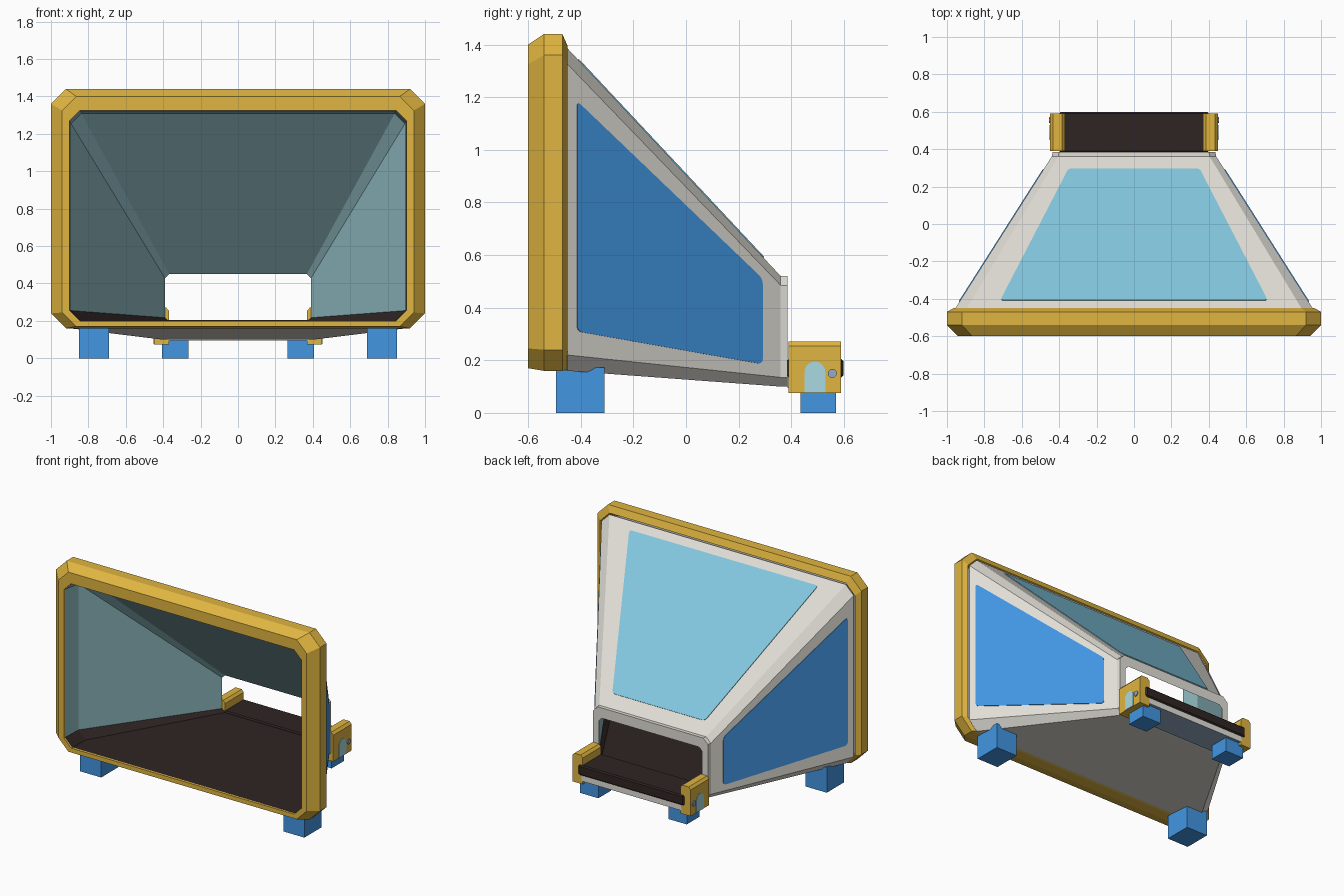
import bpy, bmesh, math
from mathutils import Vector

cube = bpy.data.objects.get("Cube")
if cube:
    bpy.data.objects.remove(cube, do_unlink=True)


def material(name, r, g, b):
    """Flat material from 0-255 display values."""
    col = [((v / 255 + 0.055) / 1.055) ** 2.4 for v in (r, g, b)] + [1]
    m = bpy.data.materials.new(name)
    m.use_nodes = True
    m.diffuse_color = col
    m.node_tree.nodes["Principled BSDF"].inputs["Base Color"].default_value = col
    return m


gold = material("gold", 224, 181, 64)
white = material("warm white", 226, 223, 215)
blue = material("blue", 66, 150, 226)
sky = material("sky blue", 131, 200, 225)
teal = material("pale teal", 148, 192, 199)
dark = material("dark rubber", 47, 36, 35)
steel = material("blue steel", 150, 170, 198)
arch_teal = material("light teal", 170, 218, 225)


def finish(name, bm, *mats):
    bmesh.ops.recalc_face_normals(bm, faces=bm.faces)
    mesh = bpy.data.meshes.new(name)
    bm.to_mesh(mesh)
    bm.free()
    for m in mats:
        mesh.materials.append(m)
    ob = bpy.data.objects.new(name, mesh)
    bpy.context.collection.objects.link(ob)
    return ob


def octagon(y, hx, z0, z1, c):
    """Rectangle with cut corners; side 0 is the bottom, 1 and 7 its corners."""
    pts = [(-hx + c, z0), (hx - c, z0), (hx, z0 + c), (hx, z1 - c),
           (hx - c, z1), (-hx + c, z1), (-hx, z1 - c), (-hx, z0 + c)]
    return [Vector((x, y, z)) for x, z in pts]


def ring_loft(name, sections, mats, rule=lambda ring, side: 0):
    """Skin octagon sections in a closed loop."""
    bm = bmesh.new()
    rings = [[bm.verts.new(p) for p in octagon(*s)] for s in sections]
    for i, a in enumerate(rings):
        b = rings[(i + 1) % len(rings)]
        for k in range(8):
            n = (k + 1) % 8
            f = bm.faces.new((a[k], a[n], b[n], b[k]))
            f.material_index = rule(i, k)
    return finish(name, bm, *mats)


def box(name, x, y, z, mat, bevel=0):
    bm = bmesh.new()
    bmesh.ops.create_cube(bm, size=1)
    for v in bm.verts:
        for i, (lo, hi) in enumerate((x, y, z)):
            v.co[i] = lo if v.co[i] < 0 else hi
    if bevel:
        bmesh.ops.bevel(bm, geom=bm.edges[:], offset=bevel, segments=1, affect='EDGES')
    return finish(name, bm, mat)


def prism(name, points, offset, mat, rounding=0):
    """Extrude a flat outline, optionally rounding its corners first."""
    bm = bmesh.new()
    face = bm.faces.new([bm.verts.new(p) for p in points])
    if rounding:
        bmesh.ops.bevel(bm, geom=bm.verts[:], offset=rounding, segments=3,
                        profile=0.5, affect='VERTICES')
        face = bm.faces[:][0]
    grown = bmesh.ops.extrude_face_region(bm, geom=[face], use_keep_orig=True)["geom"]
    for v in grown:
        if isinstance(v, bmesh.types.BMVert):
            v.co += Vector(offset)
    return finish(name, bm, mat)


# Gold front frame
ring_loft("front_frame", [
    (-0.585, 0.90, 0.20, 1.325, 0.055),
    (-0.60, 0.90, 0.20, 1.325, 0.055),
    (-0.60, 0.94, 0.17, 1.40, 0.075),
    (-0.54, 1.00, 0.16, 1.44, 0.08),
    (-0.47, 1.00, 0.16, 1.44, 0.08),
    (-0.45, 0.965, 0.165, 1.395, 0.07)], [gold])

# Hollow tapering hood: white outside, teal lining, dark floor
FRONT, REAR = (-0.45, 0.955, 0.16, 1.385, 0.06), (0.36, 0.44, 0.10, 0.52, 0.035)
ring_loft("hood", [
    FRONT, REAR,
    (0.385, 0.435, 0.10, 0.52, 0.035),
    (0.385, 0.39, 0.195, 0.45, 0.022),
    (-0.45, 0.893, 0.20, 1.31, 0.055),
    (-0.59, 0.898, 0.20, 1.323, 0.055)],
    [white, teal, dark],
    lambda ring, side: 0 if ring not in (3, 4) else 2 if side in (0, 1, 7) else 1)


def along(y, i):
    """Value of a hood dimension at depth y."""
    t = (y - FRONT[0]) / (REAR[0] - FRONT[0])
    return FRONT[i] + t * (REAR[i] - FRONT[i])


# Window panels laid on the hood
prism("top_window", [(x, y, along(y, 3)) for x, y in
                     ((-0.715, -0.41), (0.715, -0.41), (0.35, 0.295), (-0.35, 0.295))],
      (0, 0.003, 0.003), sky, 0.02)

for s, side in ((1, "left"), (-1, "right")):
    outline = ((-0.415, 0.31), (-0.415, 1.185), (0.29, 0.51), (0.29, 0.185))
    prism(side + "_window", [(s * along(y, 1), y, z) for y, z in outline],
          (s * 0.004, 0.002, 0), blue, 0.02)

    # Feet
    for part, x, y, top in (("front_foot", (0.69, 0.85), (-0.495, -0.31), 0.172),
                            ("rear_foot", (0.265, 0.405), (0.435, 0.57), 0.10)):
        box(f"{side}_{part}", sorted(s * v for v in x), y, (0, top), blue)

    # Conveyor side bracket with chamfered top
    section = ((0.37, 0.075), (0.448, 0.075), (0.448, 0.255),
               (0.433, 0.272), (0.385, 0.272), (0.37, 0.255))
    prism(side + "_bracket", [(s * x, 0.39, z) for x, z in section], (0, 0.2, 0), gold)

    # Arched inlay on the bracket
    arch = [(0.45, 0.077), (0.53, 0.077)]
    arch += [(0.49 + 0.04 * math.cos(a), 0.155 + 0.04 * math.sin(a))
             for a in (math.pi * i / 8 for i in range(9))]
    prism(side + "_arch", [(s * 0.447, y, z) for y, z in arch], (s * 0.004, 0, 0), arch_teal)

    # Bolt
    bolt = [(s * 0.446, 0.556 + 0.018 * math.cos(a), 0.15 + 0.018 * math.sin(a))
            for a in (math.pi * (i + 0.5) / 4 for i in range(8))]
    prism(side + "_bolt", bolt, (s * 0.008, 0, 0), steel)

# Conveyor belt and its bed
box("belt", (-0.4, 0.4), (0.383, 0.598), (0.135, 0.205), dark, 0.008)
bed = box("belt_bed", (-0.38, 0.38), (0.385, 0.59), (0.095, 0.135), white)
bed.data.materials.append(steel)
for p in bed.data.polygons:
    p.material_index = int(p.normal.z < -0.5)
